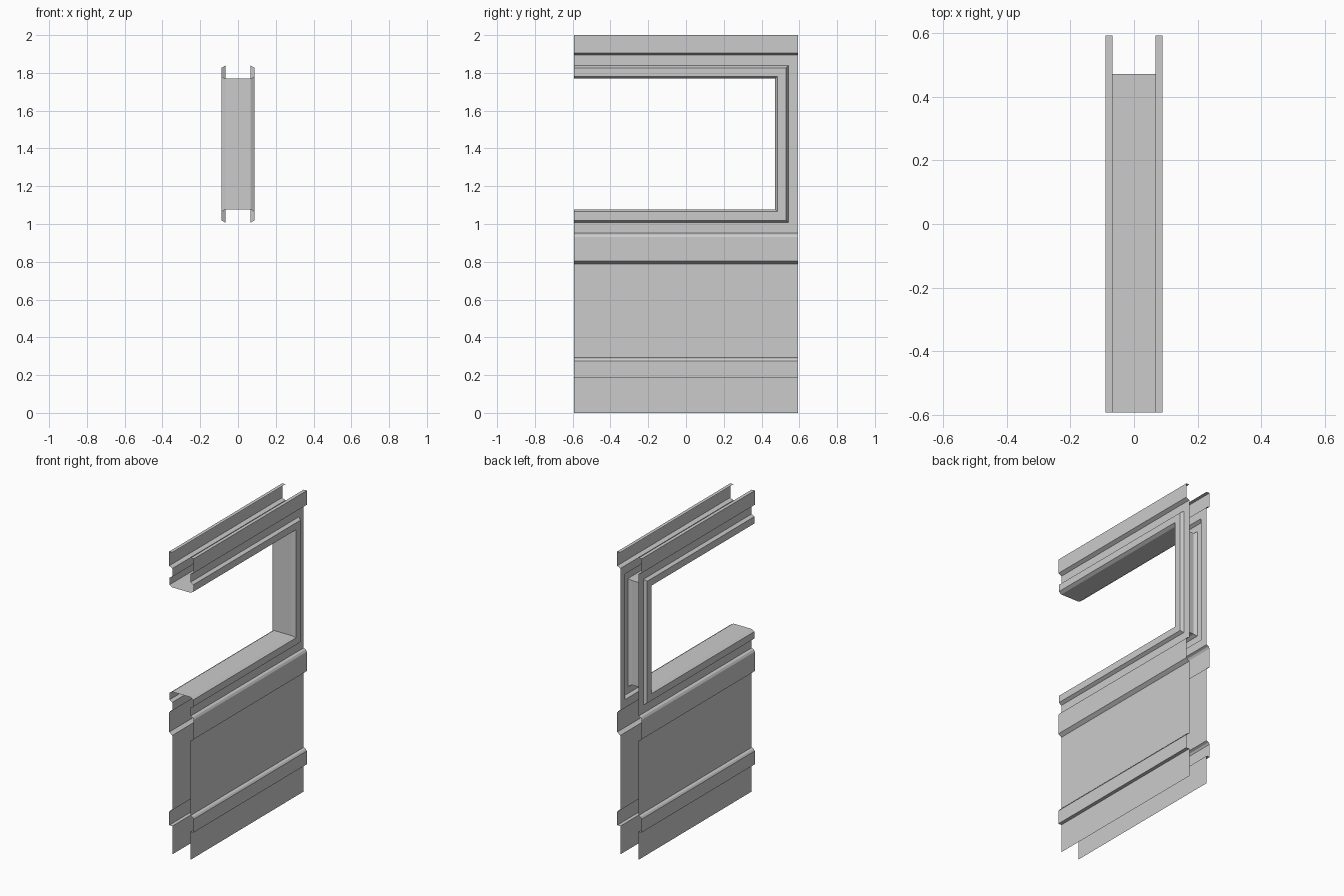
import bpy
import bmesh

cube = bpy.data.objects.get("Cube")
if cube:
    bpy.data.objects.remove(cube, do_unlink=True)

grey = bpy.data.materials.new("plain_grey")
grey.use_nodes = True
GREY = (0.6, 0.6, 0.6, 1)
grey.diffuse_color = GREY
grey.node_tree.nodes["Principled BSDF"].inputs["Base Color"].default_value = GREY

FRONT, BACK = -0.592, 0.592    # ends of the panel
WALL, BAND, TRIM = 0.067, 0.09, 0.087    # half thicknesses
SILL, HEAD, JAMB = 1.077, 1.769, 0.472   # window opening
FRAME = 0.07                             # width of window trim


def sheet(name, rows):
    """Join matching rows of points into a thin sheet."""
    bm = bmesh.new()
    grid = [[bm.verts.new(p) for p in row] for row in rows]
    for a, b in zip(grid, grid[1:]):
        for i in range(len(a) - 1):
            bm.faces.new((a[i], a[i + 1], b[i + 1], b[i]))
    mesh = bpy.data.meshes.new(name)
    bm.to_mesh(mesh)
    bm.free()
    mesh.materials.append(grey)
    obj = bpy.data.objects.new(name, mesh)
    bpy.context.collection.objects.link(obj)
    return obj


def moulded_wall(name, profile, side, start=FRONT):
    """Run an (x, z) profile along the length of one side."""
    rows = [[(side * x, y, z) for y in (start, BACK)] for x, z in profile]
    return sheet(name, rows if side > 0 else [r[::-1] for r in rows])


# Profiles from bottom to top
skirt = [(WALL, 0), (WALL, 0.187), (BAND, 0.187), (BAND, 0.275),
         (0.082, 0.286), (WALL, 0.293),
         (WALL, 0.788), (BAND, 0.804), (BAND, 0.932),
         (0.082, 0.945), (WALL, 0.952), (WALL, SILL - FRAME)]
cornice = [(WALL, HEAD + FRAME), (WALL, 1.894), (BAND, 1.906),
           (BAND, 2), (WALL, 2)]
post = [(WALL, SILL - FRAME), (WALL, HEAD + FRAME)]

for label, side in (("left", 1), ("right", -1)):
    moulded_wall(label + "_lower_wall", skirt, side)
    moulded_wall(label + "_top_rail", cornice, side)
    moulded_wall(label + "_window_post", post, side, JAMB + FRAME)


# Window trim and reveal, mitred round the three closed sides
def opening(x, d):
    return [(x, FRONT, SILL - d), (x, JAMB + d, SILL - d),
            (x, JAMB + d, HEAD + d), (x, FRONT, HEAD + d)]


half = [(WALL, FRAME), (TRIM, FRAME - 0.012), (TRIM, 0.012), (WALL, 0)]
section = half + [(-x, d) for x, d in reversed(half)]
sheet("window_frame", [opening(x, d) for x, d in section])
